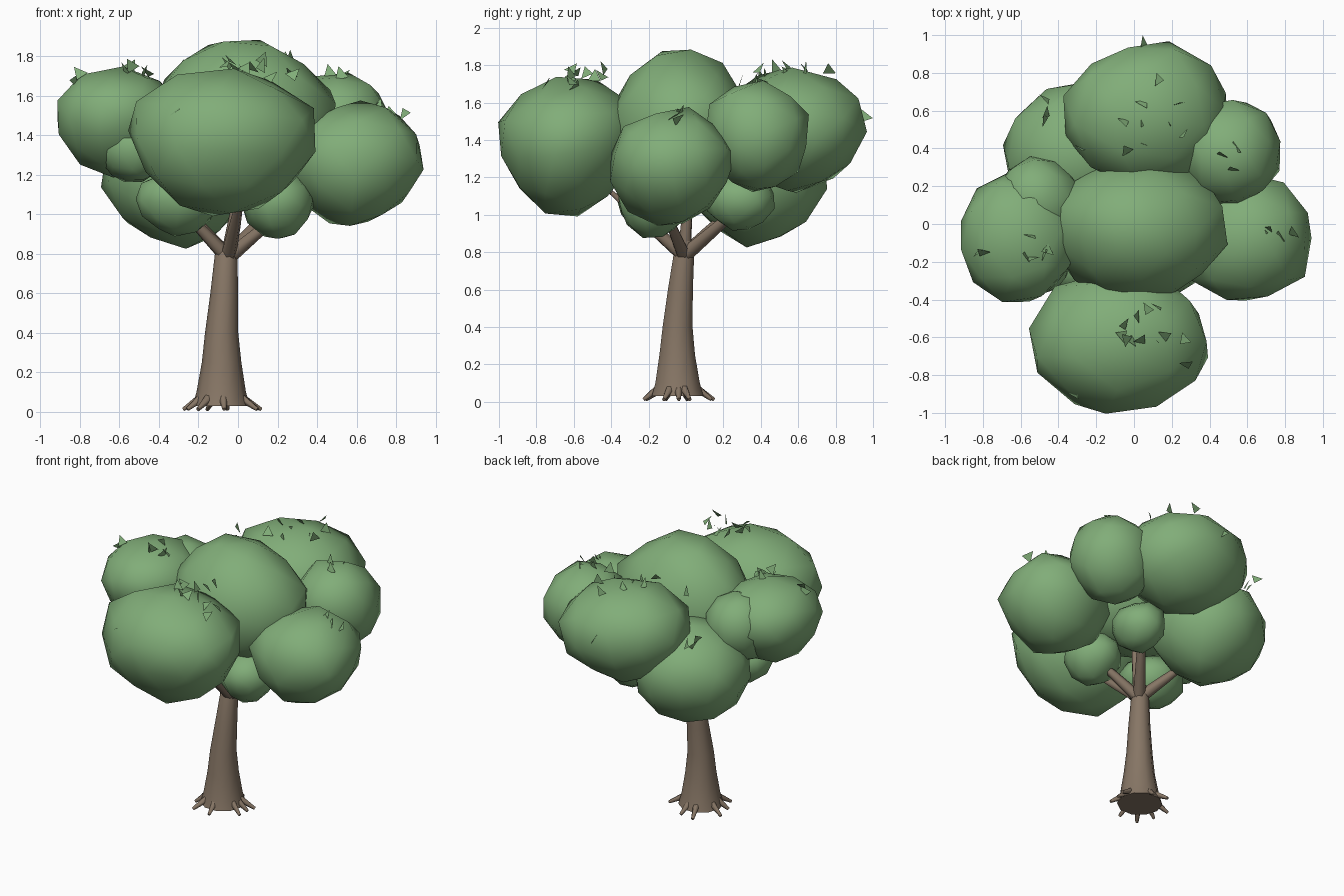
import bpy, bmesh, math, random
from mathutils import Vector, Euler

random.seed(7)
if "Cube" in bpy.data.objects:
    bpy.data.objects.remove(bpy.data.objects["Cube"], do_unlink=True)


def material(name, rgb):
    mat = bpy.data.materials.new(name)
    mat.use_nodes = True
    colour = (*rgb, 1)
    mat.diffuse_color = colour
    mat.node_tree.nodes["Principled BSDF"].inputs["Base Color"].default_value = colour
    return mat


bark = material("bark brown", (.24, .18, .13))
foliage = material("leaf green", (.22, .42, .19))


def finish(bm, name, mat, smooth=True):
    mesh = bpy.data.meshes.new(name)
    bmesh.ops.recalc_face_normals(bm, faces=bm.faces)
    for face in bm.faces:
        face.smooth = smooth
    bm.to_mesh(mesh)
    bm.free()
    mesh.materials.append(mat)
    obj = bpy.data.objects.new(name, mesh)
    bpy.context.collection.objects.link(obj)
    if smooth:
        bpy.ops.object.select_all(action="DESELECT")
        bpy.context.view_layer.objects.active = obj
        obj.select_set(True)
        bpy.ops.object.shade_smooth_by_angle(angle=math.radians(60))
    return obj


def tube(name, path, sides, level=False):
    """Capped, tapering tube through (x, y, z, radius) stations."""
    bm = bmesh.new()
    axis = Vector(path[-1][:3]) - Vector(path[0][:3])
    turn = (Vector((0, 0, 1)) if level else axis).to_track_quat("Z", "Y")
    rings = []
    for x, y, z, r in path:
        ring = []
        for i in range(sides):
            a = math.tau * i / sides
            offset = turn @ Vector((r * math.cos(a), r * math.sin(a), 0))
            ring.append(bm.verts.new(Vector((x, y, z)) + offset))
        rings.append(ring)
    for low, high in zip(rings, rings[1:]):
        for i in range(sides):
            j = (i + 1) % sides
            bm.faces.new((low[i], low[j], high[j], high[i]))
    bm.faces.new(rings[0])
    bm.faces.new(rings[-1])
    return finish(bm, name, bark)


def clump(name, centre, radii, taper=.12, rough=.06):
    """Faceted foliage mass, broader above than below."""
    bm = bmesh.new()
    bmesh.ops.create_icosphere(bm, subdivisions=2, radius=1)
    spin = Euler([random.uniform(0, 6) for _ in range(3)])
    for v in bm.verts:
        p = v.co.copy()
        p.rotate(spin)
        p *= 1.03 + random.uniform(-rough, rough)
        wide = 1 + taper * p.z
        v.co = Vector(centre) + Vector((p.x * radii[0] * wide, p.y * radii[1] * wide, p.z * radii[2]))
    return finish(bm, name, foliage)


# Trunk, leaning and flared at the foot
tube("trunk", [(-.085, -.045, .03, .145), (-.085, -.045, .1, .125), (-.083, -.047, .25, .1),
               (-.083, -.045, .4, .084), (-.07, -.03, .6, .07), (-.06, -.01, .8, .057),
               (-.05, 0, .86, .045)], 10, level=True)

# Branches fanning from the trunk top into the clumps
for i, tip in enumerate([(.02, -.4, 1.12), (.26, -.12, 1.04), (.23, .36, 1.1),
                         (-.3, -.12, 1.04), (-.28, .25, 1.04), (.02, .02, 1.2)]):
    start = Vector((-.05, -.01, .78))
    end = Vector(tip)
    mid = start.lerp(end, .5)
    tube(f"branch_{i}", [(*start, .04), (*mid, .03), (*end, .014)], 6)

# Roots splayed around the foot
for i, degrees in enumerate([-22, 2, 18, 80, 110, 165, 200, 235, 275]):
    a = math.radians(degrees)
    reach = random.uniform(.18, .23)
    inner, outer = [(-.085 + r * math.cos(a), -.045 + r * math.sin(a)) for r in (.1, reach)]
    tube(f"root_{i}", [(*inner, .075, .024), (*outer, .012, .01)], 6)

# Foliage clumps
clump("crown_top", (.02, -.02, 1.5), (.47, .37, .39), taper=-.1)
clump("crown_front", (-.08, -.63, 1.37), (.46, .37, .36))
clump("crown_left", (.59, -.08, 1.25), (.35, .33, .31))
clump("crown_left_back", (.5, .38, 1.41), (.28, .27, .29))
clump("crown_back", (.07, .58, 1.45), (.43, .37, .32))
clump("crown_right", (-.61, -.08, 1.47), (.31, .33, .27))
clump("crown_right_inner", (-.5, .12, 1.45), (.22, .23, .24))
clump("crown_right_front", (-.52, -.2, 1.32), (.18, .18, .16))
clump("crown_right_back", (-.3, .37, 1.18), (.38, .37, .34))
clump("underside_right", (-.3, -.18, 1.06), (.21, .19, .16))
clump("underside_left", (.2, -.17, 1.05), (.18, .19, .17))
clump("underside_back", (.2, .29, 1.07), (.17, .18, .15))

# Loose leaves in small groups: centre, spread and count
groups = [((0, -.55, 1.77), .14, 9), ((.76, -.04, 1.53), .1, 5), ((.15, .58, 1.77), .2, 9),
          ((-.5, -.14, 1.74), .08, 5), ((-.8, -.13, 1.69), .03, 2), ((-.45, .6, 1.5), .07, 3),
          ((.2, -.68, 1.72), .1, 3), ((-.33, -.9, 1.56), .02, 1), ((.5, .33, 1.7), .08, 3),
          ((-.28, .37, 1.72), .03, 1), ((.05, .93, 1.55), .03, 1)]
bm = bmesh.new()
for centre, spread, count in groups:
    for _ in range(count):
        spot = Vector(centre) + Vector((random.uniform(-spread, spread), random.uniform(-spread, spread),
                                        random.uniform(-.03, .03)))
        turn = Euler((random.uniform(-.9, .9), random.uniform(-.6, .6), random.uniform(0, math.tau)))
        corners = [Vector(c) for c in ((-.035, 0, -.03), (.035, 0, -.03), (0, 0, .04))]
        for c in corners:
            c.rotate(turn)
        bm.faces.new([bm.verts.new(spot + c) for c in corners])
finish(bm, "loose_leaves", foliage, smooth=False)
